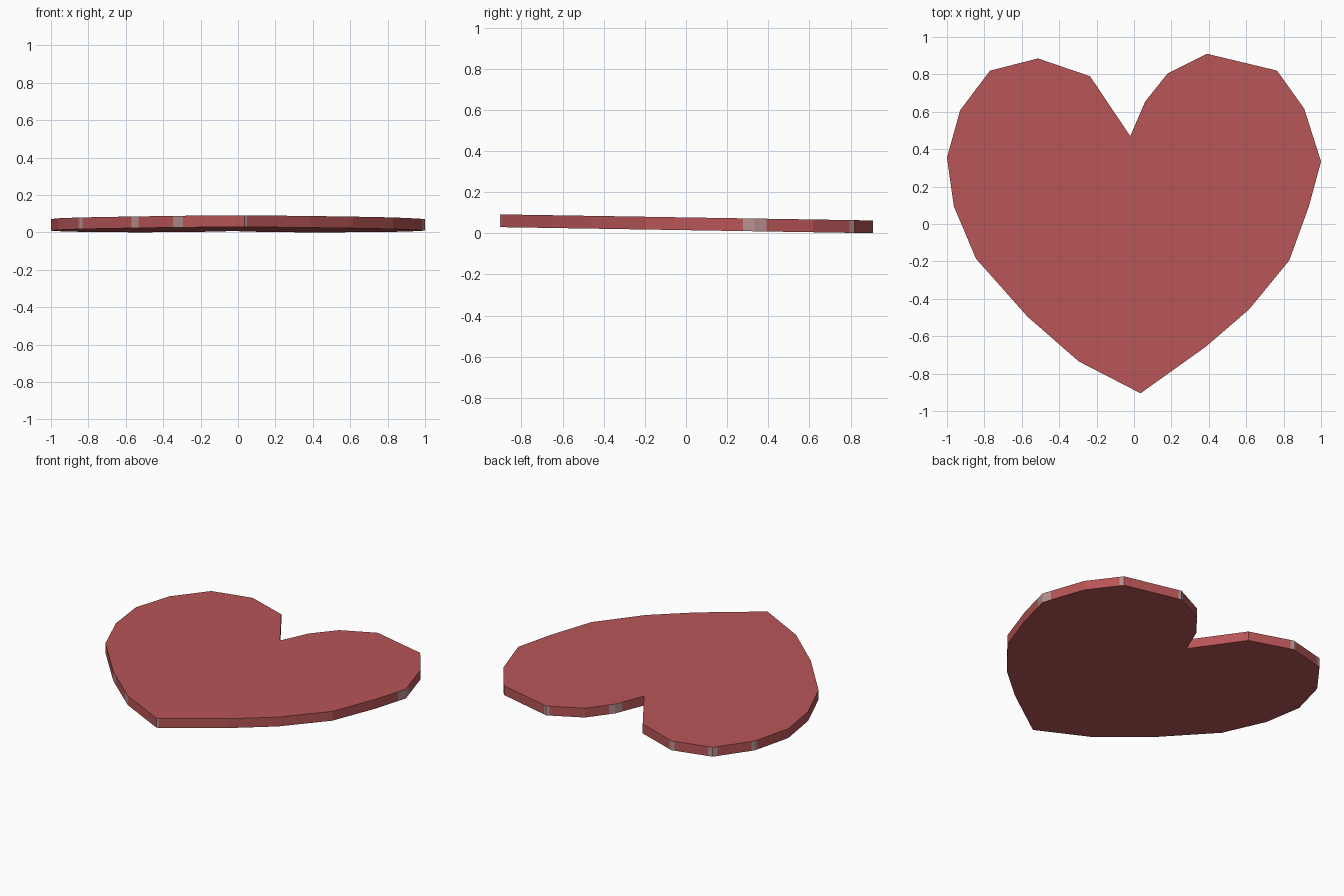
import bpy, bmesh
from mathutils import Vector

if "Cube" in bpy.data.objects:
    bpy.data.objects.remove(bpy.data.objects["Cube"])

# Heart outline, clockwise from the cleft
outline = [(-.02, .47), (.06, .655), (.18, .805), (.39, .91), (.765, .82), (.91, .617),
           (1, .334), (.935, .094), (.83, -.195), (.615, -.457), (.385, -.655),
           (.035, -.905), (-.295, -.735), (-.57, -.495), (-.845, -.185), (-.963, .094),
           (-1, .355), (-.93, .607), (-.77, .82), (-.513, .885), (-.235, .79)]
# Pale worn strips on the rim: corner -> (length before, length after)
worn = {1: (.05, .04), 3: (.02, .02), 4: (0, .03), 6: (.06, .06), 11: (.015, 0),
        12: (0, .07), 13: (.05, 0), 14: (.02, .02), 17: (.02, .02), 18: (.03, .03),
        19: (.02, .02)}


def material(name, rgb):
    m = bpy.data.materials.new(name)
    m.diffuse_color = (*rgb, 1)
    m.use_nodes = True
    m.node_tree.nodes["Principled BSDF"].inputs["Base Color"].default_value = m.diffuse_color
    return m


# Outline with the worn strips split off; one material index per rim segment
pts, seg = [], []
n = len(outline)
for i in range(n):
    a, b = Vector(outline[i]), Vector(outline[(i + 1) % n])
    d = (b - a).normalized()
    after = worn.get(i, (0, 0))[1]
    before = worn.get((i + 1) % n, (0, 0))[0]
    if after:
        pts.append(a); seg.append(1)
        a = a + d * after
    pts.append(a); seg.append(0)
    if before:
        pts.append(b - d * before); seg.append(1)

# Thin slab, tilted slightly down towards the back
bm = bmesh.new()
low, high = [[bm.verts.new((p.x, p.y, base - .0163 * p.y)) for p in pts]
             for base in (.015, .077)]
bm.faces.new(low)
bm.faces.new(high)
for i, mat in enumerate(seg):
    j = (i + 1) % len(pts)
    bm.faces.new((low[i], low[j], high[j], high[i])).material_index = mat
bmesh.ops.recalc_face_normals(bm, faces=bm.faces)
mesh = bpy.data.meshes.new("heart_plate")
bm.to_mesh(mesh)
bm.free()
mesh.materials.append(material("heart red", (.48, .092, .094)))
mesh.materials.append(material("worn pale pink", (.48, .28, .28)))
bpy.context.collection.objects.link(bpy.data.objects.new("heart_plate", mesh))
